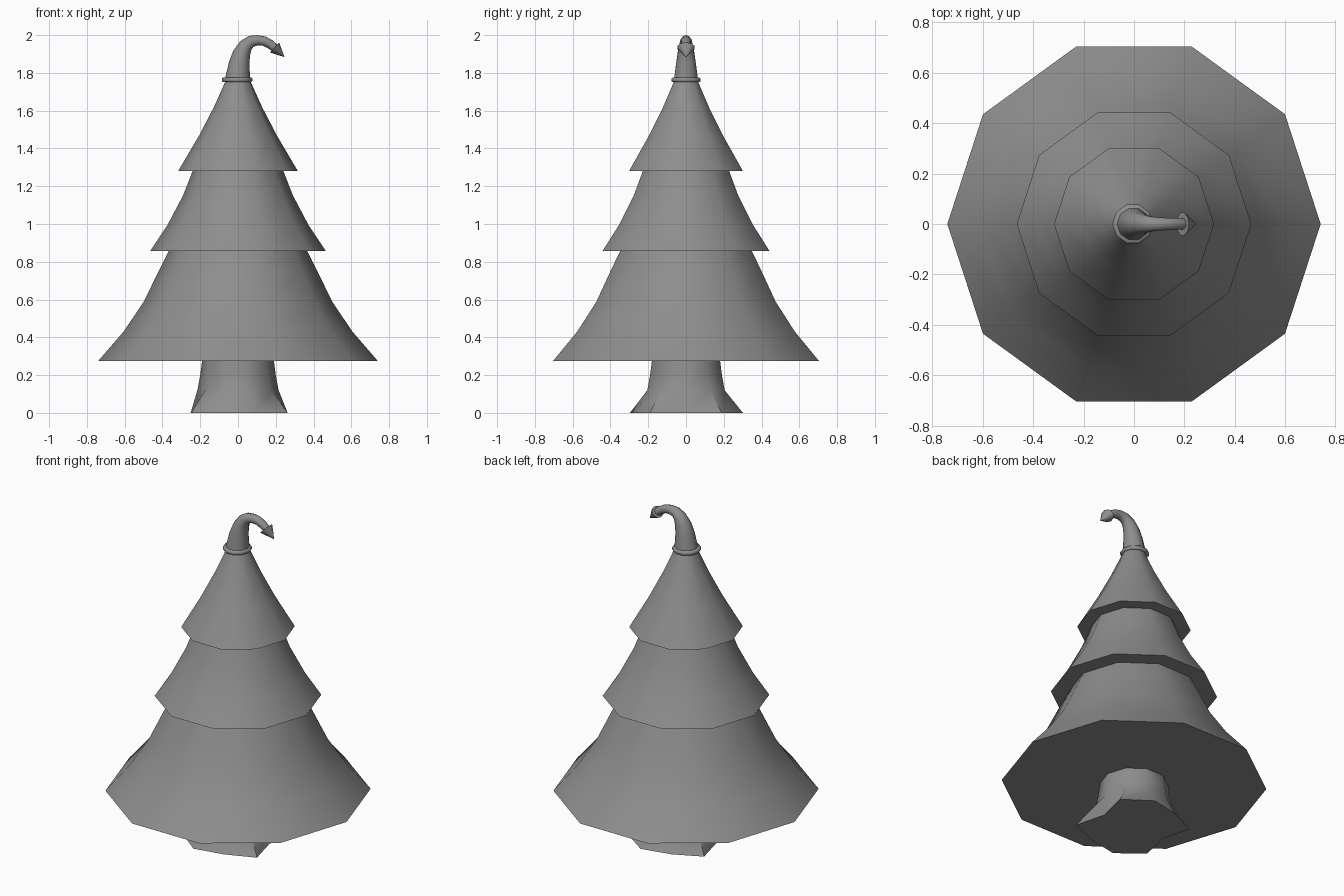
import bpy, bmesh, math
from mathutils import Vector

if "Cube" in bpy.data.objects:
    bpy.data.objects.remove(bpy.data.objects["Cube"])

SIDES = 10
grey = bpy.data.materials.new("plain grey")
grey.diffuse_color = (0.27, 0.27, 0.27, 1)
grey.use_nodes = True
grey.node_tree.nodes["Principled BSDF"].inputs["Base Color"].default_value = grey.diffuse_color


def loft(name, rings, angle=50):
    """Skin a list of equal-length point rings, capping both ends."""
    bm = bmesh.new()
    loops = [[bm.verts.new(p) for p in ring] for ring in rings]
    n = len(loops[0])
    for a, b in zip(loops, loops[1:]):
        for i in range(n):
            j = (i + 1) % n
            bm.faces.new((a[i], a[j], b[j], b[i]))
    bm.faces.new(loops[0][::-1])
    bm.faces.new(loops[-1])
    bmesh.ops.recalc_face_normals(bm, faces=bm.faces[:])
    mesh = bpy.data.meshes.new(name)
    bm.to_mesh(mesh)
    bm.free()
    mesh.materials.append(grey)
    obj = bpy.data.objects.new(name, mesh)
    bpy.context.collection.objects.link(obj)
    bpy.ops.object.select_all(action='DESELECT')
    obj.select_set(True)
    bpy.context.view_layer.objects.active = obj
    bpy.ops.object.shade_smooth_by_angle(angle=math.radians(angle))
    return obj


def flat_ring(z, radii, cx=0.0):
    if not isinstance(radii, (list, tuple)):
        radii = [radii] * SIDES
    return [(cx + r * math.cos(math.tau * i / SIDES),
             r * math.sin(math.tau * i / SIDES), z) for i, r in enumerate(radii)]


def tilted_ring(x, z, pitch, r_plane, r_side):
    """Ring across a path in the xz plane; pitch is the path direction."""
    u = Vector((math.sin(pitch), 0, -math.cos(pitch)))
    v = Vector((0, 1, 0))
    c = Vector((x, 0, z))
    return [c + u * r_plane * math.cos(math.tau * i / SIDES)
            + v * r_side * math.sin(math.tau * i / SIDES) for i in range(SIDES)]


# Trunk with uneven root flare
roots = [.215, .322, .317, .275, .31, .205, .305, .312, .275, .325]
loft("trunk", [flat_ring(0, roots), flat_ring(.12, .215), flat_ring(.2, .2),
               flat_ring(.29, .188)])

# Three flared branch tiers
tiers = {
    "bottom_tier": [(.275, .74), (.43, .606), (.587, .5), (.757, .417), (.9, .345)],
    "middle_tier": [(.857, .465), (.995, .373), (1.153, .29), (1.32, .225)],
    "top_tier": [(1.28, .317), (1.47, .205), (1.62, .127), (1.76, .064)],
}
for name, profile in tiers.items():
    loft(name, [flat_ring(z, r) for z, r in profile])

# Collar below the bent tip
loft("collar", [flat_ring(1.752, .076, -.005), flat_ring(1.757, .081, -.005),
                flat_ring(1.77, .081, -.005), flat_ring(1.776, .074, -.005)])

# Bent tapering tip: x, z, direction in degrees, radius
path = [(-.002, 1.77, 88, .066), (.007, 1.855, 82, .054), (.02, 1.905, 70, .046),
        (.042, 1.945, 50, .037), (.07, 1.967, 22, .031), (.105, 1.973, 0, .027),
        (.14, 1.968, -18, .025), (.17, 1.952, -35, .024), (.197, 1.93, -45, .022)]
loft("bent_tip", [tilted_ring(x, z, math.radians(d), r, r) for x, z, d, r in path])

# Small cone at the end of the tip
pitch = math.radians(-43)
loft("tip_cone", [tilted_ring(.193, 1.935, pitch, .036, .048),
                  tilted_ring(.244, 1.886, pitch, .002, .002)])
